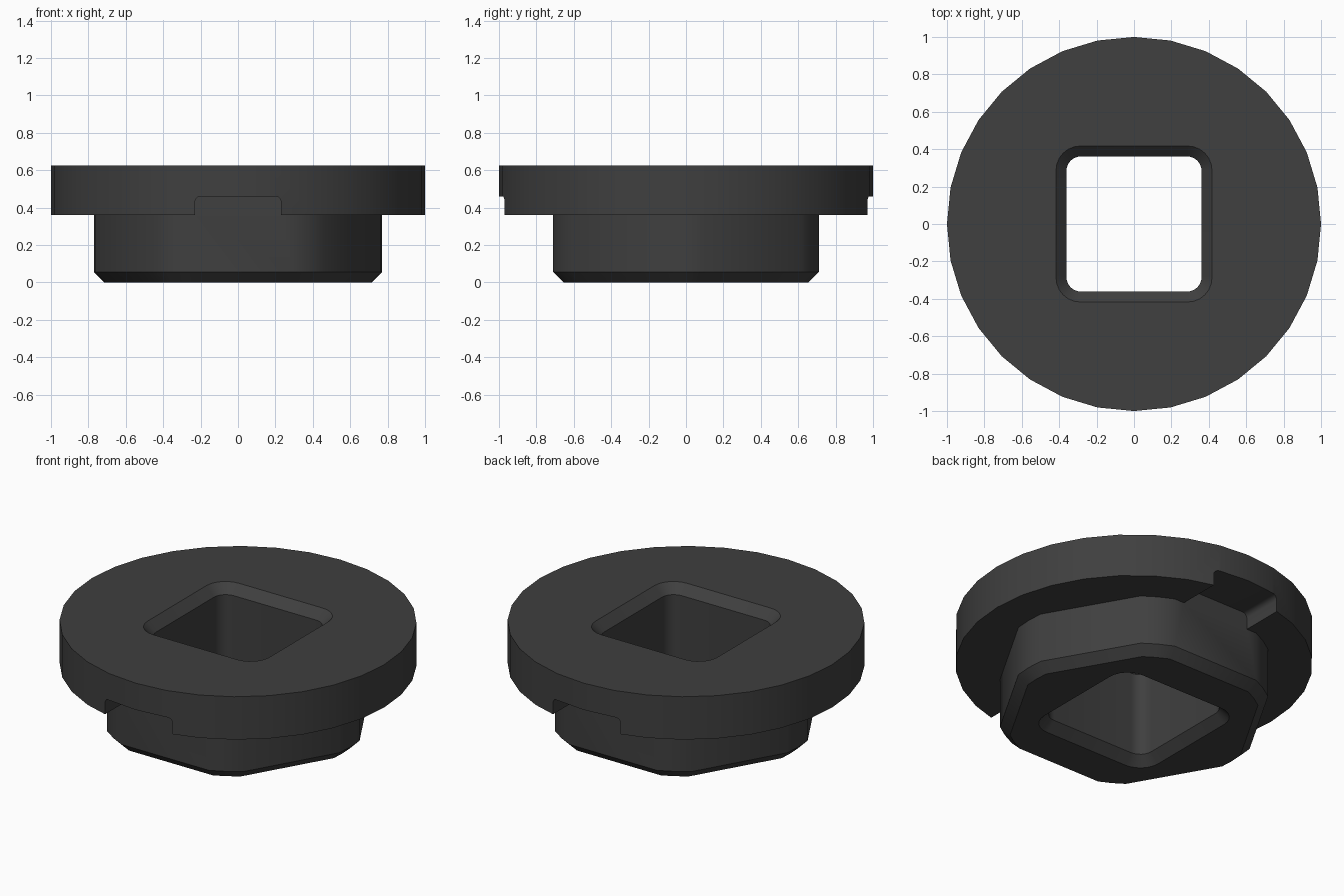
import bpy, bmesh
from math import cos, sin, pi, acos, radians
from mathutils import Matrix

if "Cube" in bpy.data.objects:
    bpy.data.objects.remove(bpy.data.objects["Cube"])

dark = bpy.data.materials.new("dark_grey")
dark.diffuse_color = (0.05, 0.05, 0.05, 1)
dark.use_nodes = True
dark.node_tree.nodes["Principled BSDF"].inputs["Base Color"].default_value = dark.diffuse_color


def loft(name, rings, matrix=Matrix()):
    """Closed solid through matching 2D loops, each given as (loop, height)."""
    bm = bmesh.new()
    loops = [[bm.verts.new((x, y, z)) for x, y in loop] for loop, z in rings]
    n = len(loops[0])
    for a, b in zip(loops, loops[1:]):
        for i in range(n):
            j = (i + 1) % n
            bm.faces.new((a[i], a[j], b[j], b[i]))
    bm.faces.new(loops[0][::-1])
    bm.faces.new(loops[-1])
    bm.transform(matrix)
    bmesh.ops.recalc_face_normals(bm, faces=bm.faces)
    mesh = bpy.data.meshes.new(name)
    bm.to_mesh(mesh)
    bm.free()
    mesh.materials.append(dark)
    ob = bpy.data.objects.new(name, mesh)
    bpy.context.collection.objects.link(ob)
    return ob


def circle(r, n=32):
    return [(r * cos(2 * pi * i / n), r * sin(2 * pi * i / n)) for i in range(n)]


def hexagon(apothem, r):
    """Hexagon whose corners are turned down to radius r."""
    half = pi / 6 - acos(apothem / r)
    return [(r * cos(k * pi / 3 + d), r * sin(k * pi / 3 + d))
            for k in range(6) for d in (-half, 0, half)]


def rounded_square(h, r, steps=6):
    pts = []
    for k, (sx, sy) in enumerate(((1, 1), (-1, 1), (-1, -1), (1, -1))):
        for i in range(steps + 1):
            a = (k + i / steps) * pi / 2
            pts.append((sx * (h - r) + r * cos(a), sy * (h - r) + r * sin(a)))
    return pts


def boolean(target, other, operation):
    mod = target.modifiers.new(operation.lower(), 'BOOLEAN')
    mod.operation, mod.object, mod.solver = operation, other, 'EXACT'
    bpy.context.view_layer.objects.active = target
    bpy.ops.object.modifier_apply(modifier=mod.name)
    bpy.data.objects.remove(other)


# round flange
body = loft("flanged_insert", [(circle(1), 0.36), (circle(1), 0.625)])

# cross slot under the flange, rounded at its upper corners
r = 0.03
slot = [(-0.23, 0.3), (0.23, 0.3)]
for cx, start in ((0.23 - r, 0), (r - 0.23, pi / 2)):
    slot += [(cx + r * cos(start + i * pi / 8), 0.46 - r + r * sin(start + i * pi / 8))
             for i in range(5)]
cutter = loft("slot_cutter", [(slot, -1.2), (slot, 1.2)], Matrix.Rotation(pi / 2, 4, 'X'))
boolean(body, cutter, 'DIFFERENCE')

# hexagonal boss, chamfered at the bottom; its root fills the slot's middle
c = 0.055
boss = loft("hex_boss", [(hexagon(0.71 - c, 0.77 - c), 0),
                         (hexagon(0.71, 0.77), c), (hexagon(0.71, 0.77), 0.54)])
boolean(body, boss, 'UNION')

# square through hole, chamfered at both ends
wide, narrow = rounded_square(0.417, 0.13), rounded_square(0.362, 0.08)
hole = loft("hole_cutter", [(wide, -0.1), (wide, 0), (narrow, c),
                            (narrow, 0.625 - c), (wide, 0.625), (wide, 0.75)])
boolean(body, hole, 'DIFFERENCE')

bpy.ops.object.select_all(action='DESELECT')
body.select_set(True)
bpy.context.view_layer.objects.active = body
bpy.ops.object.shade_smooth_by_angle(angle=radians(30))
